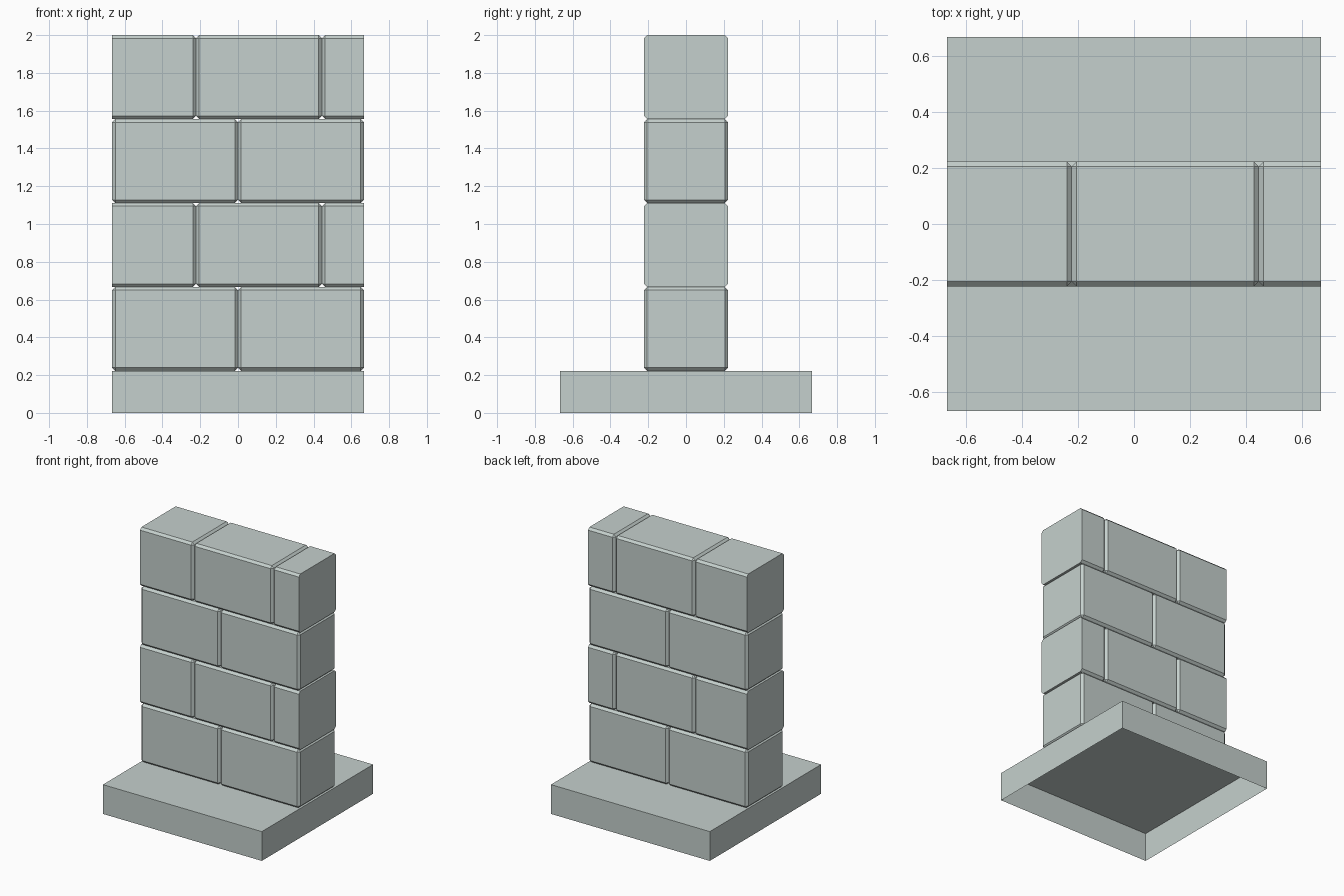
import bpy
import bmesh

cube = bpy.data.objects.get("Cube")
if cube:
    bpy.data.objects.remove(cube, do_unlink=True)

HALF = 2 / 3            # half width of the base and wall
DEPTH = 4 / 9           # wall thickness and course height
BASE_TOP = 2 / 9
CHAMFER = 0.017

stone = bpy.data.materials.new("pale_grey_stone")
stone.use_nodes = True
colour = (0.56, 0.63, 0.61, 1)
stone.diffuse_color = colour
shader = next(n for n in stone.node_tree.nodes if n.type == 'BSDF_PRINCIPLED')
shader.inputs["Base Color"].default_value = colour
shader.inputs["Roughness"].default_value = 0.9


def box(bm, x0, x1, half_y, z0, z1):
    bmesh.ops.create_cube(bm, size=1)
    for v in bm.verts:
        v.co.x = x1 if v.co.x > 0 else x0
        v.co.y = half_y if v.co.y > 0 else -half_y
        v.co.z = z1 if v.co.z > 0 else z0


def finish(bm, name):
    mesh = bpy.data.meshes.new(name)
    bm.to_mesh(mesh)
    bm.free()
    mesh.materials.append(stone)
    obj = bpy.data.objects.new(name, mesh)
    bpy.context.collection.objects.link(obj)


def brick(name, x0, x1, z, cut_x=None):
    """Chamfered block; the end lying on cut_x stays a plain sawn face."""
    bm = bmesh.new()
    box(bm, x0, x1, DEPTH / 2, z, z + DEPTH)
    edges = [e for e in bm.edges
             if cut_x is None or any(abs(v.co.x - cut_x) > 1e-4 for v in e.verts)]
    bmesh.ops.bevel(bm, geom=edges, offset=CHAMFER, offset_type='OFFSET',
                    segments=1, affect='EDGES')
    finish(bm, name)


# Base: a shell open underneath
bm = bmesh.new()
box(bm, -HALF, HALF, HALF, 0, BASE_TOP)
bm.normal_update()
bottom = [f for f in bm.faces if f.normal.z < -0.5]
bmesh.ops.delete(bm, geom=bottom, context='FACES_ONLY')
finish(bm, "base")

# Wall: alternating courses of whole bricks and cut bricks
for row in range(4):
    z = BASE_TOP + row * DEPTH
    n = row + 1
    if row % 2 == 0:
        brick(f"course_{n}_right_brick", -HALF, 0, z)
        brick(f"course_{n}_left_brick", 0, HALF, z)
    else:
        joint = -HALF / 3
        brick(f"course_{n}_right_cut_brick", -HALF, joint, z, -HALF)
        brick(f"course_{n}_middle_brick", joint, joint + HALF, z)
        brick(f"course_{n}_left_cut_brick", joint + HALF, HALF, z, HALF)
